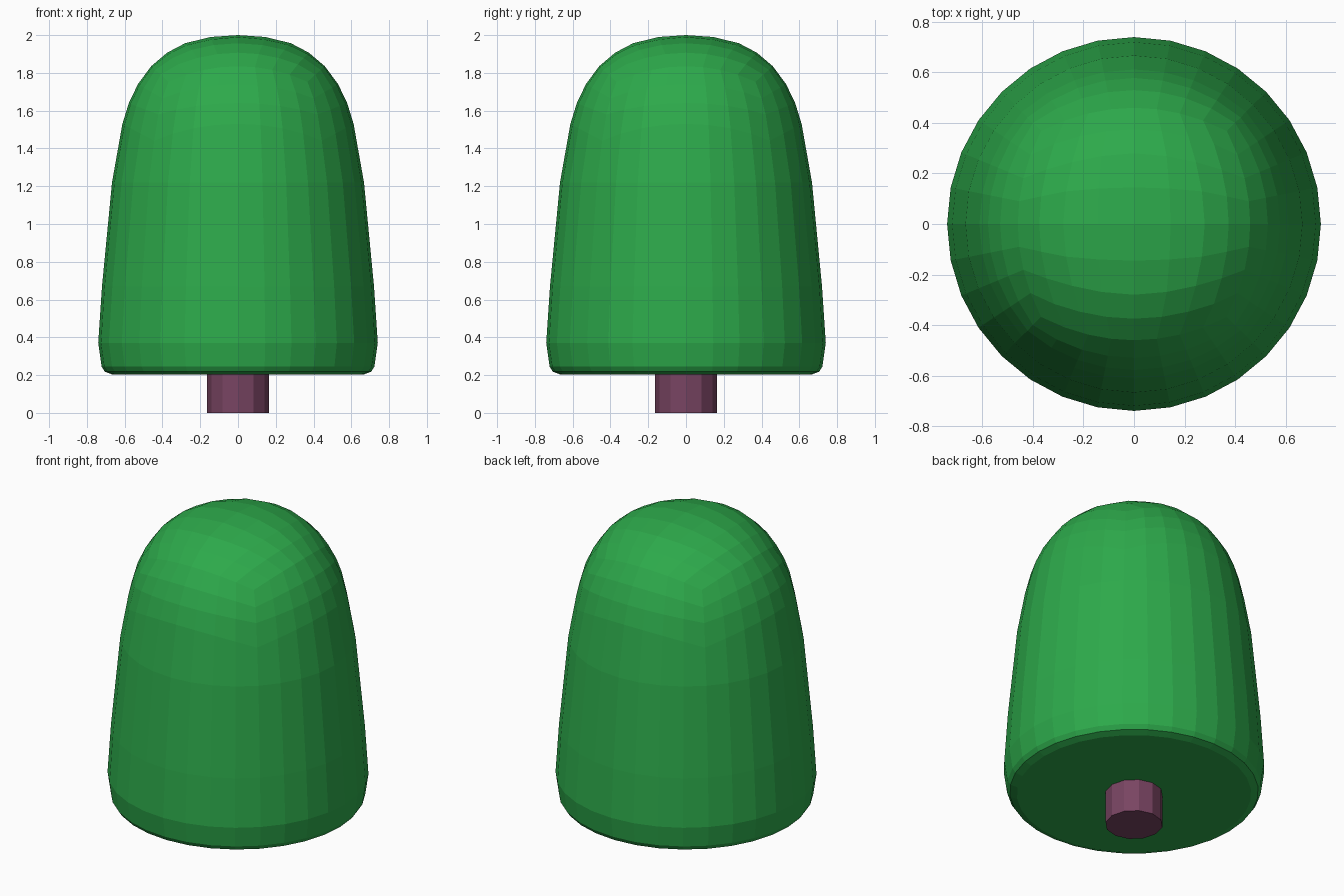
import bpy, bmesh, math

if "Cube" in bpy.data.objects:
    bpy.data.objects.remove(bpy.data.objects["Cube"])

# Dome profile (radius, height), one point per 11.25 degrees from the pole down to the widest straight ring
DOME = [(0, 2.0), (0.145, 1.99), (0.28, 1.957), (0.375, 1.907), (0.46, 1.835),
        (0.53, 1.74), (0.578, 1.64), (0.612, 1.53), (0.667, 1.22)]
# Rings of the lower skirt, top to bottom
SKIRT = [(0.667, 1.22), (0.72, 0.67), (0.74, 0.37), (0.722, 0.245), (0.705, 0.218)]
STEP = math.pi / 16


def sample(profile, t):
    i = max(0, min(int(t), len(profile) - 2))
    f = t - i
    (r0, z0), (r1, z1) = profile[i], profile[i + 1]
    return r0 + (r1 - r0) * f, z0 + (z1 - z0) * f


def finish(bm, name, color):
    bmesh.ops.recalc_face_normals(bm, faces=bm.faces[:])
    mesh = bpy.data.meshes.new(name)
    bm.to_mesh(mesh)
    bm.free()
    obj = bpy.data.objects.new(name, mesh)
    bpy.context.collection.objects.link(obj)
    mat = bpy.data.materials.new(name + "_color")
    mat.diffuse_color = (*color, 1)
    mat.use_nodes = True
    mat.node_tree.nodes["Principled BSDF"].inputs["Base Color"].default_value = mat.diffuse_color
    mesh.materials.append(mat)


# Foliage: gridded open-bottom cube wrapped onto the rounded profile
bm = bmesh.new()
bmesh.ops.create_cube(bm, size=2)
bottom = [f for f in bm.faces if f.normal.z < -0.9]
bmesh.ops.delete(bm, geom=bottom, context='FACES_ONLY')
bmesh.ops.subdivide_edges(bm, edges=bm.edges[:], cuts=7, use_grid_fill=True)
for v in bm.verts:
    x, y, z = (math.tan(c * math.pi / 4) for c in v.co)
    a = math.atan2(y, x)
    if z > 0.01:
        r, h = sample(DOME, math.atan2(math.hypot(x, y), z) / STEP)
    else:
        r, h = sample(SKIRT, round(-v.co.z * 4))
    v.co = (r * math.cos(a), r * math.sin(a), h)

# Bevelled lower rim and flat underside
rim = [e for e in bm.edges if e.is_boundary]
ext = bmesh.ops.extrude_edge_only(bm, edges=rim)['geom']
for v in [g for g in ext if isinstance(g, bmesh.types.BMVert)]:
    a = math.atan2(v.co.y, v.co.x)
    v.co = (0.665 * math.cos(a), 0.665 * math.sin(a), 0.203)
bmesh.ops.holes_fill(bm, edges=[e for e in bm.edges if e.is_boundary], sides=0)
finish(bm, "foliage", (0.026, 0.40, 0.07))

# Trunk: short twelve-sided stub
bm = bmesh.new()
bmesh.ops.create_cone(bm, cap_ends=True, segments=12, radius1=0.163, radius2=0.163, depth=0.25)
bmesh.ops.translate(bm, verts=bm.verts[:], vec=(0, 0, 0.125))
finish(bm, "trunk", (0.19, 0.058, 0.122))
